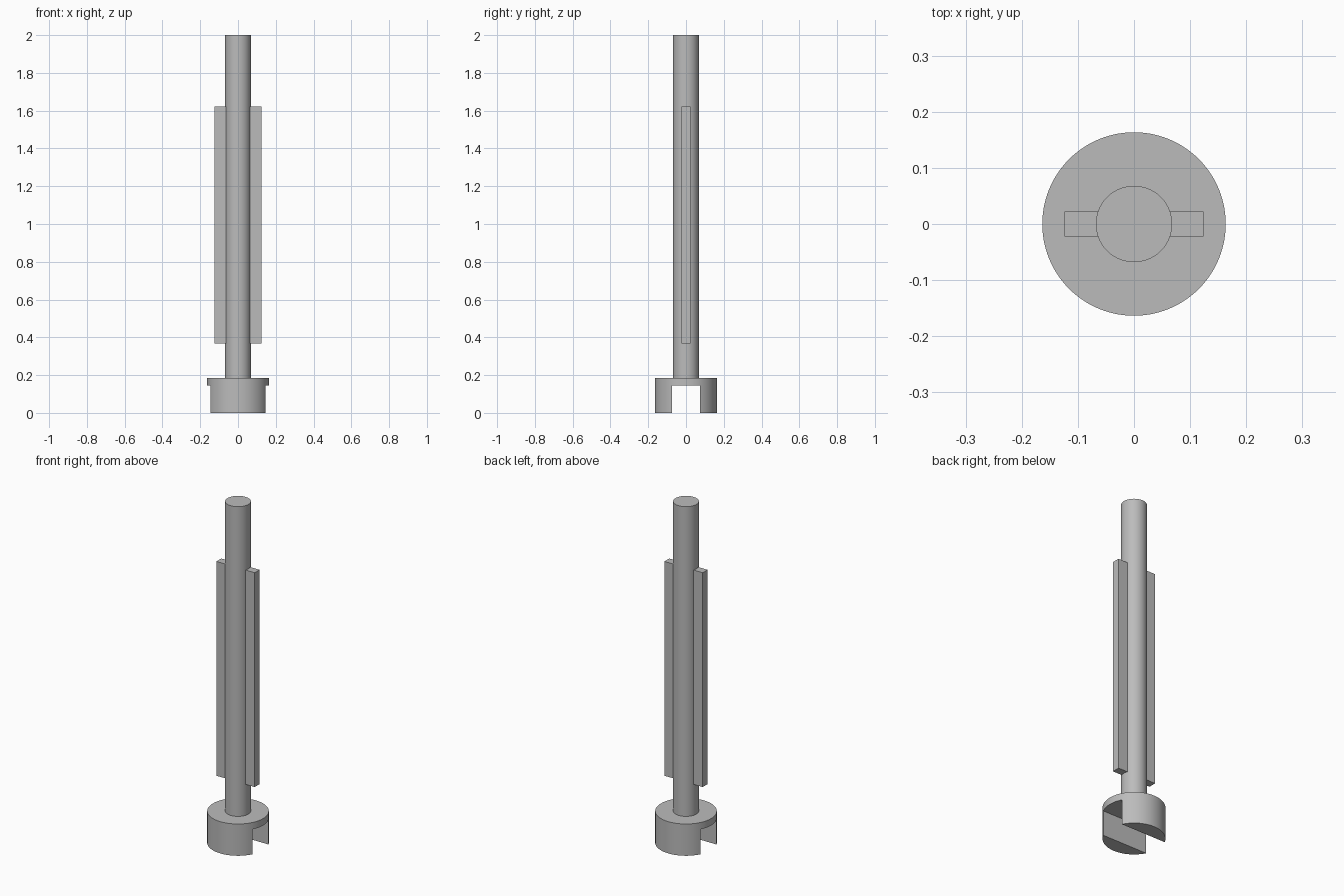
import bpy
import math

default = bpy.data.objects.get("Cube")
if default:
    bpy.data.objects.remove(default, do_unlink=True)

# Single plain grey
grey = bpy.data.materials.new("grey")
grey.use_nodes = True
colour = (0.5, 0.5, 0.5, 1)
grey.diffuse_color = colour
grey.node_tree.nodes["Principled BSDF"].inputs["Base Color"].default_value = colour


def finish(name):
    obj = bpy.context.object
    obj.name = name
    obj.data.materials.append(grey)
    return obj


def cylinder(name, radius, bottom, top):
    bpy.ops.mesh.primitive_cylinder_add(
        vertices=96, radius=radius, depth=top - bottom,
        location=(0, 0, (bottom + top) / 2))
    return finish(name)


def box(name, low, high):
    bpy.ops.mesh.primitive_cube_add(
        size=1, location=[(a + b) / 2 for a, b in zip(low, high)])
    bpy.context.object.scale = [b - a for a, b in zip(low, high)]
    bpy.ops.object.transform_apply(location=False, rotation=False, scale=True)
    return finish(name)


def smooth(obj):
    bpy.ops.object.select_all(action="DESELECT")
    obj.select_set(True)
    bpy.context.view_layer.objects.active = obj
    bpy.ops.object.shade_smooth_by_angle(angle=math.radians(30))


SHAFT_R = 0.068
COLLAR_R = 0.1635
COLLAR_TOP = 0.186

# Long round shaft
shaft = cylinder("shaft", SHAFT_R, COLLAR_TOP, 2.0)
smooth(shaft)

# Flat fins on both sides, rooted inside the shaft
for side, name in ((1, "left_fin"), (-1, "right_fin")):
    inner, outer = sorted((side * 0.05, side * 0.124))
    box(name, (inner, -0.0225, 0.368), (outer, 0.0225, 1.623))

# Collar with a slot cut through its underside from side to side
collar = cylinder("slotted_collar", COLLAR_R, 0, COLLAR_TOP)
cutter = box("slot_cutter", (-0.3, -0.075, -0.1), (0.3, 0.075, 0.146))
cutter.hide_render = True
slot = collar.modifiers.new("slot", "BOOLEAN")
slot.operation = "DIFFERENCE"
slot.solver = "EXACT"
slot.object = cutter
bpy.ops.object.select_all(action="DESELECT")
collar.select_set(True)
bpy.context.view_layer.objects.active = collar
bpy.ops.object.modifier_apply(modifier=slot.name)
bpy.data.objects.remove(cutter, do_unlink=True)
smooth(collar)
